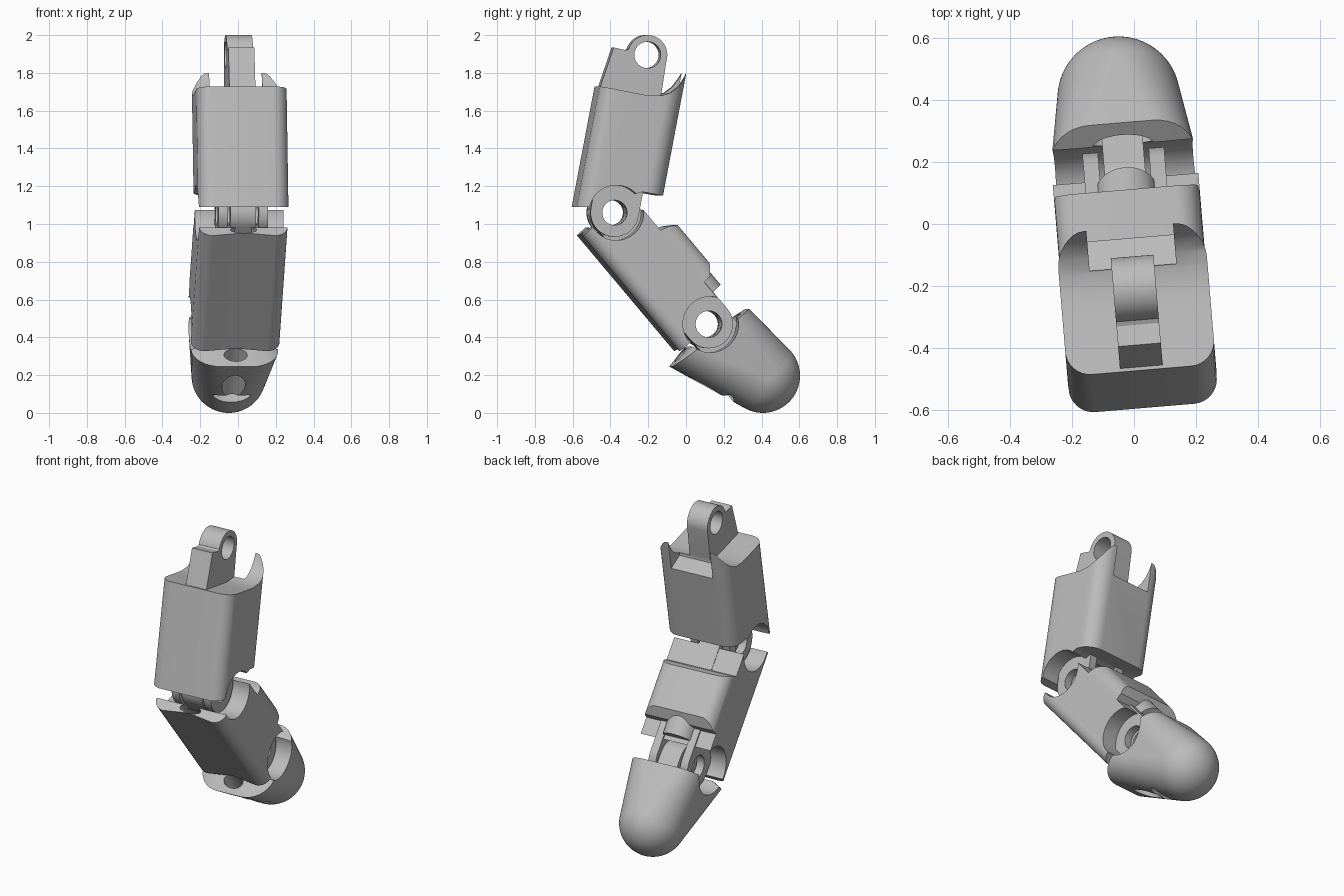
import bpy, bmesh, math
from mathutils import Vector, Matrix

if "Cube" in bpy.data.objects:
    bpy.data.objects.remove(bpy.data.objects["Cube"])

grey = bpy.data.materials.new("plain_grey")
grey.diffuse_color = (0.5, 0.5, 0.5, 1)
grey.use_nodes = True
grey.node_tree.nodes["Principled BSDF"].inputs["Base Color"].default_value = grey.diffuse_color

# All profiles are (y, z) pairs on the finger's own middle plane
KNUCKLE = Vector((-0.21, 1.895))
MID = Vector((-0.39, 1.06))
END = Vector((0.11, 0.47))
D1 = Vector((0.187, 0.982)).normalized()      # proximal axis, upward
D2 = Vector((0.645, -0.765)).normalized()     # middle axis, downward
D3 = Vector((0.66, -0.75)).normalized()       # fingertip axis


def make(name, bm):
    bmesh.ops.recalc_face_normals(bm, faces=bm.faces)
    me = bpy.data.meshes.new(name)
    bm.to_mesh(me)
    bm.free()
    me.materials.append(grey)
    ob = bpy.data.objects.new(name, me)
    bpy.context.collection.objects.link(ob)
    return ob


def solid(name, ring_a, ring_b):
    bm = bmesh.new()
    a = [bm.verts.new(p) for p in ring_a]
    b = [bm.verts.new(p) for p in ring_b]
    n = len(a)
    bm.faces.new(a)
    bm.faces.new(b[::-1])
    for i in range(n):
        j = (i + 1) % n
        bm.faces.new((a[j], a[i], b[i], b[j]))
    return make(name, bm)


def prism(name, pts, x0, x1):
    return solid(name, *[[(x, p[0], p[1]) for p in pts] for x in (x0, x1)])


def disc(c, r, n=64):
    return [(c.x + r * math.cos(2 * math.pi * i / n),
             c.y + r * math.sin(2 * math.pi * i / n)) for i in range(n)]


def lug(name, c, d, r, length, x0, x1):
    """Eye plate: round end at c, straight neck running along d."""
    a = math.atan2(d.y, d.x)
    pts = [c + r * Vector((math.cos(a + t), math.sin(a + t)))
           for t in [math.pi * (0.5 + i / 32) for i in range(33)]]
    pts += [pts[-1] + d * length, pts[0] + d * length]
    return prism(name, pts, x0, x1)


def section(w, h, rf, rb, dent=0.0):
    """Rounded rectangle as (x, depth); front corners rf, back corners rb."""
    pts = []
    for k, (sx, sv, r) in enumerate([(1, 1, rb), (-1, 1, rb), (-1, -1, rf), (1, -1, rf)]):
        if k == 3 and dent:
            pts.append((0, -h + dent))
        for i in range(9):
            t = math.pi / 2 * (k + i / 8)
            pts.append((sx * (w - r) + r * math.cos(t), sv * (h - r) + r * math.sin(t)))
    return pts


def tube(name, o, d, n, s0, s1, sec):
    rings = []
    for s in (s0, s1):
        ring = []
        for x, v in sec:
            p = o + n * v + d * s
            ring.append((x, p.x, p.y))
        rings.append(ring)
    return solid(name, *rings)


def rod(name, o, d, length, r, flat=1.0):
    n = Vector((-d.y, d.x))
    sec = [(x, v * flat) for x, v in disc(Vector((0, 0)), r, 40)]
    return tube(name, o, d, n, 0, length, sec)


def boolean(ob, tool, op='DIFFERENCE'):
    m = ob.modifiers.new("b", 'BOOLEAN')
    m.object, m.operation, m.solver = tool, op, 'EXACT'
    bpy.context.view_layer.objects.active = ob
    bpy.ops.object.modifier_apply(modifier=m.name)
    bpy.data.objects.remove(tool)


def scoop(ob, c, r):
    boolean(ob, prism("cut", disc(c, r), -0.5, 0.5))


def cheeks(ob, c, d):
    for s in (-1, 1):
        x = sorted((s * 0.082, s * 0.132))
        boolean(ob, lug("cheek", c, d, 0.128, 0.19, *x), 'UNION')


# Proximal segment: rounded tube trimmed by its side profile
prox = tube("proximal_segment", Vector((-0.376, 1.059)), D1, Vector((D1.y, -D1.x)),
            -0.2, 0.95, section(0.24, 0.22, 0.08, 0.09))
boolean(prox, prism("trim", [
    (-0.75, 1.09), (-0.52, 1.09), (-0.25, 1.17), (-0.14, 1.15), (0.1, 1.14),
    (0.1, 1.95), (0.0, 1.82), (-0.03, 1.765), (-0.06, 1.725), (-0.1, 1.695), (-0.15, 1.68),
    (-0.22, 1.68), (-0.3, 1.695), (-0.4, 1.715), (-0.48, 1.73), (-0.75, 1.73)],
    -0.5, 0.5), 'INTERSECT')
boolean(prox, prism("pocket", [(-0.14, 1.95), (-0.14, 1.665), (0.1, 1.55), (0.1, 1.95)],
                    -0.14, 0.14))
scoop(prox, MID, 0.145)
# knuckle eye with its front shoulder
eye = [p for p in disc(KNUCKLE, 0.105) if p[1] > 1.875 and not (p[0] < -0.29 and p[1] < 1.92)]
eye += [(-0.325, 1.92), (-0.39, 1.935), (-0.465, 1.715), (-0.44, 1.6), (-0.16, 1.6),
        (-0.135, 1.7), (-0.112, 1.85)]
eye.sort(key=lambda p: math.atan2(p[1] - 1.8, p[0] + 0.27))
boolean(prox, prism("eye", eye, -0.069, 0.069), 'UNION')
cheeks(prox, MID, D1)
scoop(prox, KNUCKLE, 0.07)
scoop(prox, MID, 0.066)

# Middle segment: coordinates (s along axis, v toward the back)
N2 = Vector((-D2.y, D2.x))
mid = tube("middle_segment", MID, D2, N2, -0.3, 1.0, section(0.235, 0.212, 0.07, 0.08, 0.022))
boolean(mid, prism("trim", [MID + D2 * s + N2 * v for s, v in [
    (-0.02, -0.3), (0.78, -0.3), (0.78, 0.12), (0.585, 0.12), (0.578, 0.163), (0.515, 0.222),
    (0.27, 0.222), (0.235, 0.165), (0.222, 0.12), (-0.02, 0.12)]], -0.5, 0.5), 'INTERSECT')
scoop(mid, MID, 0.146)
scoop(mid, END, 0.146)
boolean(mid, rod("boss", MID + D2 * 0.45 + N2 * 0.095, D2, 0.21, 0.098), 'UNION')
boolean(mid, rod("tendon_hole", MID - D2 * 0.1 - N2 * 0.165, D2, 0.25, 0.07, 0.35))
boolean(mid, lug("eye", MID, D2, 0.123, 0.23, -0.068, 0.068), 'UNION')
cheeks(mid, END, -D2)
scoop(mid, MID, 0.0665)
scoop(mid, END, 0.07)

# Fingertip: hull of a ball and the rounded opening rim
bm = bmesh.new()
bmesh.ops.create_icosphere(bm, subdivisions=5, radius=0.197,
                           matrix=Matrix.Translation((0, 0.408, 0.197)))
for x, v in section(0.232, 0.255, 0.15, 0.13):
    p = Vector((0.123, 0.398)) + Vector((0.8, 0.6)) * v
    bm.verts.new((x, p.x, p.y))
for x in (-0.17, 0.17):
    bm.verts.new((x, 0.0, 0.34))
res = bmesh.ops.convex_hull(bm, input=bm.verts[:])
junk = {e for e in res["geom_interior"] + res["geom_unused"] if isinstance(e, bmesh.types.BMVert)}
bmesh.ops.delete(bm, geom=list(junk), context='VERTS')
tip = make("fingertip", bm)
scoop(tip, END, 0.15)
boolean(tip, rod("tendon_hole", Vector((-0.08, 0.37)), Vector((0.63, -0.777)), 0.4, 0.062, 0.7))
boolean(tip, rod("tie_hole", Vector((0.2, 0.0)), Vector((0.3, 0.954)), 0.17, 0.1, 0.35))
boolean(tip, rod("elastic_hole", Vector((0.2, 0.55)), Vector((0.707, -0.707)), 0.24, 0.1, 0.45))
boolean(tip, lug("eye", END, D3, 0.123, 0.2, -0.066, 0.066), 'UNION')
scoop(tip, END, 0.0705)

# Turn the whole finger slightly about the vertical and smooth it
turn = Matrix.Translation((-0.015, 0, 0)) @ Matrix.Rotation(math.radians(4.8), 4, 'Z')
bpy.ops.object.select_all(action='DESELECT')
for ob in (prox, mid, tip):
    ob.data.transform(turn)
    ob.select_set(True)
bpy.context.view_layer.objects.active = prox
bpy.ops.object.shade_smooth_by_angle(angle=math.radians(30))
